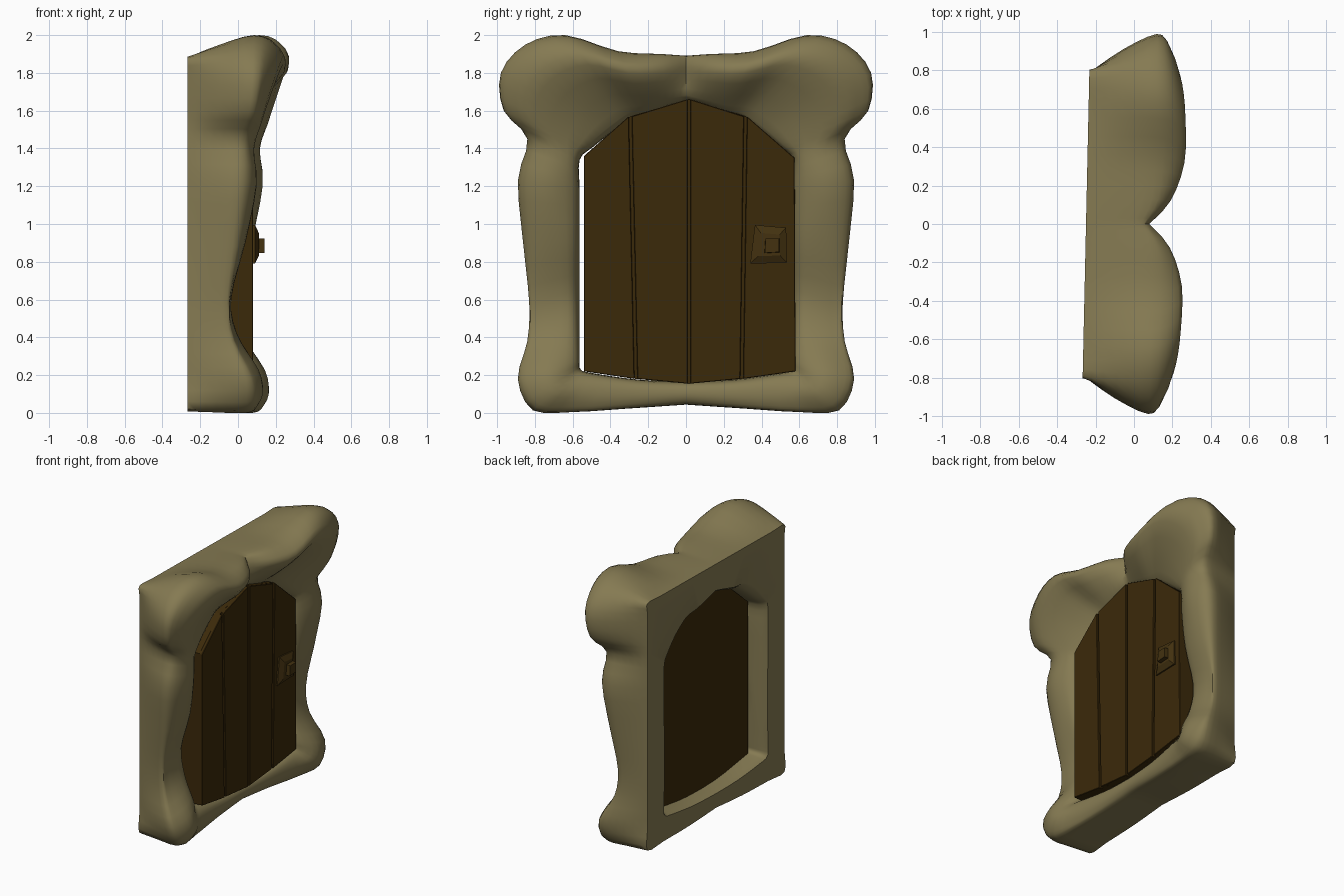
import bpy, bmesh, math
from mathutils import Vector

if "Cube" in bpy.data.objects:
    bpy.data.objects.remove(bpy.data.objects["Cube"])


def material(name, col):
    m = bpy.data.materials.new(name)
    m.diffuse_color = (*col, 1)
    m.use_nodes = True
    m.node_tree.nodes["Principled BSDF"].inputs["Base Color"].default_value = m.diffuse_color
    return m


STONE = material("tan stone", (0.235, 0.195, 0.085))
WOOD = material("dark brown wood", (0.044, 0.0225, 0.003))
HANDLE = material("handle brown", (0.056, 0.031, 0.005))


def make_object(name, verts, faces, mat):
    me = bpy.data.meshes.new(name)
    me.from_pydata(verts, [], faces)
    bm = bmesh.new()
    bm.from_mesh(me)
    bmesh.ops.recalc_face_normals(bm, faces=bm.faces)
    bm.to_mesh(me)
    bm.free()
    me.materials.append(mat)
    ob = bpy.data.objects.new(name, me)
    bpy.context.collection.objects.link(ob)
    return ob


def smooth_path(pts, n):
    """Catmull-Rom through the points, n steps per span."""
    out = []
    for k in range(len(pts) - 1):
        a, b = pts[max(k - 1, 0)], pts[k]
        c, d = pts[k + 1], pts[min(k + 2, len(pts) - 1)]
        for s in range(n):
            t = s / n
            out.append(0.5 * (2 * b + (c - a) * t + (2 * a - 5 * b + 4 * c - d) * t * t
                              + (3 * b - a - 3 * c + d) * t ** 3))
    return out + [pts[-1]]


# Stone frame: half loop, bottom centre to top centre
# inner y, inner z, outer y, outer z, front x, outer x
STATIONS = [
    (0, .165, 0, .045, .06, 0), (.25, .175, .3, .025, .07, .02), (.5, .21, .6, .005, .10, .05),
    (.56, .23, .81, .015, .145, .06), (.565, .28, .89, .18, .125, .06),
    (.565, .45, .84, .38, .01, -.02), (.565, .65, .83, .58, -.02, -.04),
    (.565, .92, .86, .88, .055, -.01), (.565, 1.18, .89, 1.23, .115, .02),
    (.565, 1.34, .84, 1.45, .10, .03), (.5, 1.405, .965, 1.6, .14, .08),
    (.42, 1.47, .98, 1.8, .19, .10), (.36, 1.515, .85, 1.95, .23, .10),
    (.29, 1.565, .64, 2.0, .25, .10), (.2, 1.59, .36, 1.915, .25, .10),
    (.1, 1.625, .13, 1.9, .185, .09), (0, 1.655, 0, 1.89, .08, .03)]


def section(iy, iz, oy, oz, fx, ox):
    """Cross-section from the back outer edge round the front to the back inner edge."""
    i, o = Vector((0, iy, iz)), Vector((0, oy, oz))
    b = Vector((0, min(oy, .79), min(max(oz, .02), 1.88)))
    t = .64 if iz > 1.4 else .5
    lip = min(fx - .02, .07)
    X = Vector((1, 0, 0))
    pts = [b - .25 * X,
           b.lerp(o, .6) + (ox - .25) / 2 * X,
           o + ox * X,
           i.lerp(o, t + (1 - t) * .72) + (ox + (fx - ox) * .74) * X,
           i.lerp(o, t) + fx * X,
           i.lerp(o, .12) + lip * X,
           i + (lip - .08) * X,
           i.lerp(o, .02) - .19 * X,
           i.lerp(o, .11) - .25 * X]
    return smooth_path(pts, 3)


rings = [section(*s) for s in STATIONS]
columns = [smooth_path([r[k] for r in rings], 3) for k in range(len(rings[0]))]
half = [list(r) for r in zip(*columns)]
mirrored = [[Vector((p.x, -p.y, p.z)) for p in r] for r in half[-2:0:-1]]
loop = half + mirrored
M, N = len(loop), len(loop[0])
verts = [(p.x + .022 * p.y, p.y, max(p.z, 0)) for r in loop for p in r]
faces = [(a * N + k, a * N + (k + 1) % N, (a + 1) % M * N + (k + 1) % N, (a + 1) % M * N + k)
         for a in range(M) for k in range(N)]
frame = make_object("stone_frame", verts, faces, STONE)
bpy.context.view_layer.objects.active = frame
frame.select_set(True)
bpy.ops.object.shade_smooth_by_angle(angle=math.radians(50))
frame.select_set(False)


def prism(name, outline, x0, x1, mat, bevel=0):
    n = len(outline)
    verts = [(x, y, z) for x in (x0, x1) for y, z in outline]
    faces = [tuple(range(n)), tuple(range(n, 2 * n))]
    faces += [(k, (k + 1) % n, n + (k + 1) % n, n + k) for k in range(n)]
    ob = make_object(name, verts, faces, mat)
    if bevel:
        mod = ob.modifiers.new("Bevel", 'BEVEL')
        mod.width, mod.segments = bevel, 1
    return ob


# Door: plank edges as (bottom y, bottom z, top y, top z), in front of a solid core
EDGES = [(-.54, .22, -.54, 1.36), (-.265, .18, -.295, 1.57), (.015, .155, .015, 1.66),
         (.295, .18, .315, 1.57), (.58, .22, .575, 1.35)]
for k, (a, b) in enumerate(zip(EDGES, EDGES[1:])):
    g0 = .008 if k else 0
    g1 = .008 if k < 3 else 0
    prism(f"door_plank_{k + 1}", [(a[0] + g0, a[1]), (b[0] - g1, b[1]),
                                  (b[2] - g1, b[3]), (a[2] + g0, a[3])], .055, .08, WOOD, .003)
prism("door_core", [e[:2] for e in EDGES] + [e[2:] for e in EDGES[::-1]], -.14, .06, WOOD)


# Handle: tapered plate with a square knob
def tapered(name, base, scale, x0, x1):
    cy = sum(p[0] for p in base) / 4
    cz = sum(p[1] for p in base) / 4
    tip = [(cy + (y - cy) * scale, cz + (z - cz) * scale) for y, z in base]
    verts = [(x0, *p) for p in base] + [(x1, *p) for p in tip]
    faces = [(0, 1, 2, 3), (4, 5, 6, 7)] + [(k, (k + 1) % 4, 4 + (k + 1) % 4, 4 + k) for k in range(4)]
    return make_object(name, verts, faces, HANDLE)


PLATE = [(.34, .79), (.535, .795), (.53, .98), (.365, .995)]
tapered("handle_plate", PLATE, 1, .07, .09)
tapered("handle_boss", PLATE, .6, .09, .11)
tapered("handle_knob", [(.415, .845), (.495, .85), (.495, .925), (.42, .925)], .95, .10, .14)
